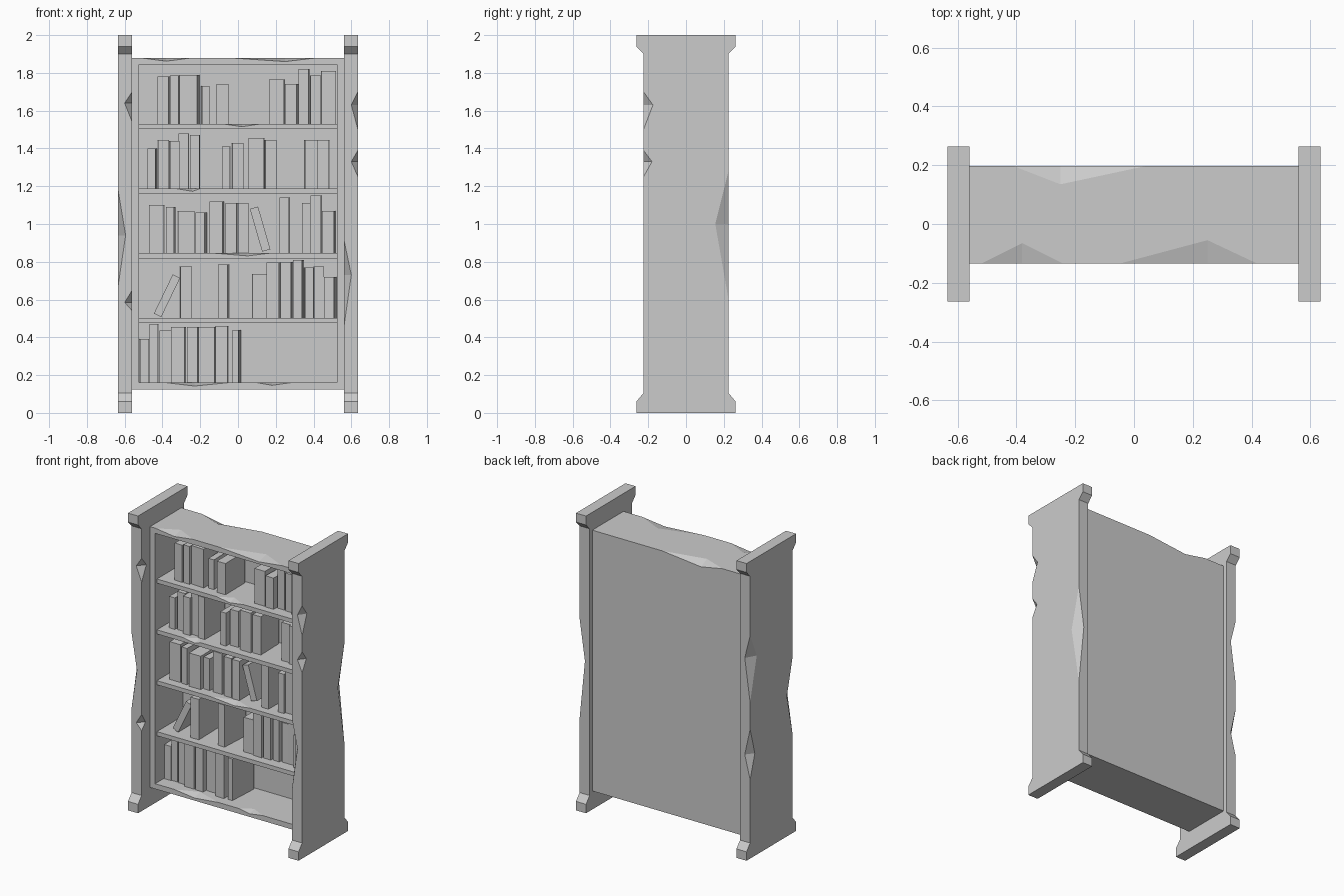
import bpy, bmesh, math, random
from mathutils import Vector, Matrix

if "Cube" in bpy.data.objects:
    bpy.data.objects.remove(bpy.data.objects["Cube"])

random.seed(4)


def make_object(name, bm):
    bmesh.ops.recalc_face_normals(bm, faces=bm.faces)
    me = bpy.data.meshes.new(name)
    bm.to_mesh(me)
    bm.free()
    ob = bpy.data.objects.new(name, me)
    bpy.context.collection.objects.link(ob)
    return ob


def box(name, lo, hi):
    bm = bmesh.new()
    lo, hi = Vector(lo), Vector(hi)
    size = hi - lo
    bmesh.ops.create_cube(bm, size=1, matrix=Matrix.Translation((lo + hi) / 2)
                          @ Matrix.Diagonal((*size, 1)))
    return make_object(name, bm)


def cut(ob, cutter):
    cutter.hide_render = True
    mod = ob.modifiers.new("cut", 'BOOLEAN')
    mod.operation, mod.solver, mod.object = 'DIFFERENCE', 'EXACT', cutter
    bpy.context.view_layer.objects.active = ob
    bpy.ops.object.modifier_apply(modifier=mod.name)
    bpy.data.objects.remove(cutter)


def notch(ob, a, b, c, d):
    """Chip an edge: a, b lie on the edge, c, d on its two faces."""
    mid = (Vector(c) + Vector(d)) / 2
    bm = bmesh.new()
    vs = [bm.verts.new(mid + (Vector(p) - mid) * 1.5) for p in (a, b, c, d)]
    for i, j, k in ((0, 1, 2), (0, 1, 3), (0, 2, 3), (1, 2, 3)):
        bm.faces.new((vs[i], vs[j], vs[k]))
    cut(ob, make_object("chip_cutter", bm))


def notch_upright(ob, x, y, z0, z1, zc, dx, dy):
    notch(ob, (x, y, z0), (x, y, z1), (x, y + dy, zc), (x + dx, y, zc))


def notch_board(ob, y, z, x0, x1, xc, dy, dz):
    notch(ob, (x0, y, z), (x1, y, z), (xc, y + dy, z), (xc, y, z - dz))


# Side panels with flared feet and tops
def side_panel(name, x0, x1):
    half = [(0.263, 0), (0.263, 0.06), (0.225, 0.105),
            (0.225, 1.90), (0.263, 1.94), (0.263, 2.0)]
    prof = half + [(-y, z) for y, z in reversed(half)]
    bm = bmesh.new()
    face = bm.faces.new([bm.verts.new((x0, y, z)) for y, z in prof])
    ext = bmesh.ops.extrude_face_region(bm, geom=[face])
    verts = [v for v in ext["geom"] if isinstance(v, bmesh.types.BMVert)]
    bmesh.ops.translate(bm, verts=verts, vec=(x1 - x0, 0, 0))
    return make_object(name, bm)


right = side_panel("right_side_panel", 0.56, 0.635)
for args in ((0.635, -0.225, 1.50, 1.70, 1.63, -0.035, 0.05),
             (0.635, -0.225, 1.25, 1.39, 1.33, -0.035, 0.045),
             (0.56, -0.225, 0.45, 0.92, 0.73, 0.04, 0.06),
             (0.635, 0.225, 0.60, 1.28, 1.00, -0.04, -0.07)):
    notch_upright(right, *args)

left = side_panel("left_side_panel", -0.635, -0.56)
for args in ((-0.635, -0.225, 0.67, 1.18, 0.94, 0.04, 0.06),
             (-0.56, -0.225, 1.54, 1.70, 1.64, -0.04, 0.05),
             (-0.56, -0.225, 0.54, 0.65, 0.585, -0.04, 0.04),
             (-0.635, 0.225, 1.05, 1.50, 1.34, 0.04, -0.07),
             (-0.635, 0.225, 0.53, 0.87, 0.69, 0.04, -0.05)):
    notch_upright(left, *args)

# Open-fronted case
case = box("bookcase_body", (-0.56, -0.135, 0.125), (0.56, 0.197, 1.88))
cut(case, box("cavity_cutter", (-0.523, -0.3, 0.16), (0.523, 0.163, 1.845)))
for args in ((-0.135, 1.88, -0.52, -0.24, -0.38, 0.07, 0.018),
             (-0.135, 1.88, -0.05, 0.42, 0.25, 0.08, 0.02),
             (0.197, 1.88, -0.41, 0.04, -0.25, -0.062, 0.03),
             (-0.135, 0.16, -0.38, -0.05, -0.23, 0.06, 0.018),
             (-0.135, 0.16, 0.10, 0.28, 0.18, 0.05, 0.014)):
    notch_board(case, *args)

# Shelves, with a chip in the front edge of the upper three
for i, (top, chip) in enumerate(((1.53, (-0.08, 0.12, 0.02)),
                                 (1.188, (-0.33, -0.2, -0.24)),
                                 (0.846, (-0.13, 0.17, 0.05)),
                                 (0.503, None))):
    shelf = box(f"shelf_{i + 1}", (-0.524, -0.115, top - 0.028), (0.524, 0.164, top))
    if chip:
        notch_board(shelf, -0.115, top, *chip, 0.05, 0.015)


# Books
def book(cx, cz, width, height, lean=0.0, yaw=0.0):
    y0 = random.uniform(-0.07, -0.035)
    depth = 0.15 - y0
    ob = box("book", (-width / 2, -depth / 2, -height / 2),
             (width / 2, depth / 2, height / 2))
    ob.location = (cx, y0 + depth / 2, cz)
    ob.rotation_euler = (0, lean, yaw)


def book_row(z, row):
    """Each entry: left edge, right edge, top (hundredths)."""
    for x0, x1, top in row:
        x0, x1, top = x0 / 100, x1 / 100, top / 100
        yaw = random.uniform(-0.06, 0.03)
        width = x1 - x0 - 0.2 * abs(math.sin(yaw))
        book((x0 + x1) / 2, (z + top) / 2, width, top - z, yaw=yaw)


book_row(1.53, [(-42.5, -36, 178), (-36, -31, 178.5), (-31, -20.5, 179),
                (-19.5, -15, 173), (-11.5, -5, 174), (16.5, 24.5, 176.5),
                (25, 32, 174), (32, 38, 182), (38, 44, 178.5), (44, 52, 181)])
book_row(1.188, [(-48, -43, 140), (-42.5, -36.5, 144.5), (-36.5, -31, 144),
                 (-31.5, -26, 148), (-25.5, -20, 147), (-8.5, -4, 141),
                 (-3.5, 3, 143), (5.5, 14, 145.5), (14, 20.5, 144.5),
                 (35, 42, 144.5), (42, 48.5, 144.5)])
book_row(0.846, [(-47, -39, 110), (-38, -33, 109), (-32, -23, 107),
                 (-22.5, -16.5, 106), (-15, -7.5, 112), (-6.5, -0.5, 111),
                 (-0.5, 5.5, 111), (22, 27.5, 114), (34, 38.5, 111),
                 (38.5, 44.5, 115), (44.5, 51.5, 107)])
book_row(0.503, [(-31, -24.5, 77.5), (-10.5, -4.5, 78.5), (7.5, 15, 73.5),
                 (15, 22.5, 79.5), (22.5, 29, 80), (29, 35, 81),
                 (35, 40, 77), (40, 45.5, 77.5), (45.5, 52, 72)])
book_row(0.16, [(-52.3, -47, 39), (-47, -42, 47), (-41.5, -35.5, 43.5),
                (-35.5, -27.5, 45.5), (-27, -21, 45.5), (-21, -12, 45.5),
                (-12, -5, 46), (-3, 1.5, 44)])

# Leaning books
book(0.117, 0.973, 0.045, 0.235, lean=-0.28)
book(-0.376, 0.62, 0.043, 0.23, lean=0.45)
